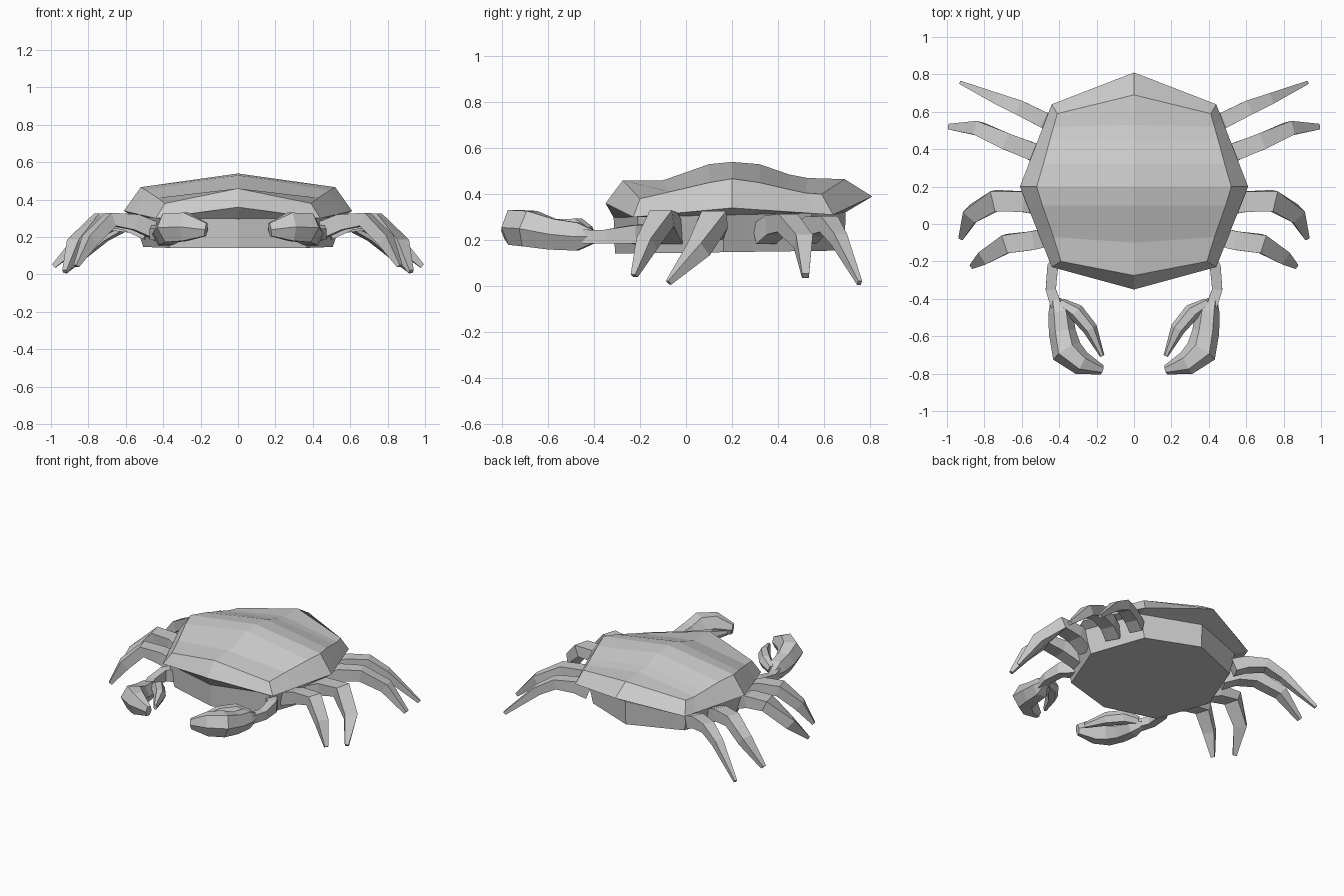
import bpy, bmesh, math
from mathutils import Vector

if "Cube" in bpy.data.objects:
    bpy.data.objects.remove(bpy.data.objects["Cube"])


def finish(name, bm):
    """Turn half of a part into a flat-shaded object mirrored across x = 0."""
    bmesh.ops.recalc_face_normals(bm, faces=bm.faces)
    me = bpy.data.meshes.new(name)
    bm.to_mesh(me)
    bm.free()
    ob = bpy.data.objects.new(name, me)
    bpy.context.collection.objects.link(ob)
    mod = ob.modifiers.new("Mirror", 'MIRROR')
    mod.use_axis = (True, False, False)
    mod.merge_threshold = 0.001
    return ob


def limb(name, stations, sides=6):
    """Loft polygon sections along a path of (x, y, z, width, height)."""
    bm = bmesh.new()
    pts = [Vector(s[:3]) for s in stations]
    turn, grow = (math.pi / 4, math.sqrt(2)) if sides == 4 else (0, 1)
    rings = []
    for i, s in enumerate(stations):
        t = (pts[min(i + 1, len(pts) - 1)] - pts[max(i - 1, 0)]).normalized()
        side = t.cross(Vector((0, 0, 1))).normalized()
        up = side.cross(t)
        ring = []
        for k in range(sides):
            a = 2 * math.pi * k / sides + turn
            ring.append(bm.verts.new(pts[i] + grow * (side * math.cos(a) * s[3] / 2
                                                      + up * math.sin(a) * s[4] / 2)))
        rings.append(ring)
    for a, b in zip(rings, rings[1:]):
        for k in range(sides):
            j = (k + 1) % sides
            bm.faces.new((a[k], a[j], b[j], b[k]))
    bm.faces.new(rings[0])
    bm.faces.new(rings[-1])
    return finish(name, bm)


# Shell top: ridge (y, z) and shoulder (x, y, z) per cross station
ridge = [(-.275, .46), (-.1, .46), (.1, .53), (.2, .54), (.32, .53), (.45, .485), (.53, .47), (.69, .465)]
shoulder = [(.39, -.2, .38), (.43, -.07, .41), (.49, .1, .45), (.52, .2, .467),
            (.485, .32, .45), (.45, .45, .42), (.43, .52, .405), (.41, .59, .40)]

# Rim: octagon corners, subdivided to match the shoulder stations
front, side, rear = Vector((.44, -.23, .30)), Vector((.61, .2, .34)), Vector((.44, .64, .31))
rim = [Vector((0, -.35, .36))]
for x, y, z in shoulder:
    rim.append(front.lerp(side, (y + .2) / .4) if y <= .2 else side.lerp(rear, (y - .2) / .39))
rim.append(Vector((0, .81, .39)))

bm = bmesh.new()
C = [bm.verts.new((0, y, z)) for y, z in ridge]
E = [bm.verts.new(p) for p in shoulder]
for i in range(len(C) - 1):
    bm.faces.new((C[i], E[i], E[i + 1], C[i + 1]))

# Bevelled rim, underside lip, belly wall and flat belly
rings = [[C[0]] + E + [C[-1]], [bm.verts.new(p) for p in rim]]
rings.append([bm.verts.new((p.x * .92, .19 + (p.y - .23) * .87, .305 + .02 * p.y)) for p in rim])
rings.append([bm.verts.new((p.x * .83, .19 + (p.y - .23) * .86, .145 + .012 * p.y)) for p in rim])
for a, b in zip(rings, rings[1:]):
    for k in range(len(a) - 1):
        bm.faces.new((a[k], a[k + 1], b[k + 1], b[k]))
bm.faces.new(rings[-1])
finish("shell_and_belly", bm)

# Walking legs, front to back
limb("leg_1", [(.42, -.06, .225, .10, .09), (.55, -.09, .28, .10, .085), (.68, -.105, .295, .10, .075),
               (.79, -.17, .185, .075, .07), (.865, -.225, .045, .025, .022)], 4)
limb("leg_2", [(.48, .10, .23, .11, .09), (.60, .12, .28, .11, .085), (.74, .125, .29, .11, .08),
               (.865, .055, .16, .085, .075), (.925, -.075, .015, .025, .022)], 4)
limb("leg_3", [(.46, .34, .225, .10, .09), (.55, .39, .265, .095, .085), (.68, .44, .275, .09, .08),
               (.83, .51, .195, .075, .07), (.985, .52, .045, .03, .025)], 4)
limb("leg_4", [(.41, .52, .225, .09, .09), (.49, .56, .26, .085, .085), (.61, .62, .27, .08, .07),
               (.72, .665, .205, .06, .06), (.925, .755, .014, .018, .022)], 4)

# Claw arm, palm with fixed finger, and movable finger
limb("claw_arm", [(.36, -.14, .22, .09, .10), (.435, -.23, .225, .06, .08), (.445, -.35, .215, .055, .06),
                  (.415, -.44, .215, .06, .06)], 4)
limb("claw_palm", [(.42, -.405, .215, .06, .07), (.395, -.47, .215, .13, .14), (.383, -.58, .225, .145, .155),
                   (.36, -.68, .25, .17, .18), (.28, -.745, .255, .13, .175), (.17, -.78, .24, .05, .08)])
limb("claw_finger", [(.39, -.42, .23, .05, .065), (.31, -.47, .25, .09, .10), (.235, -.56, .25, .08, .095),
                     (.17, -.705, .24, .025, .04)])
